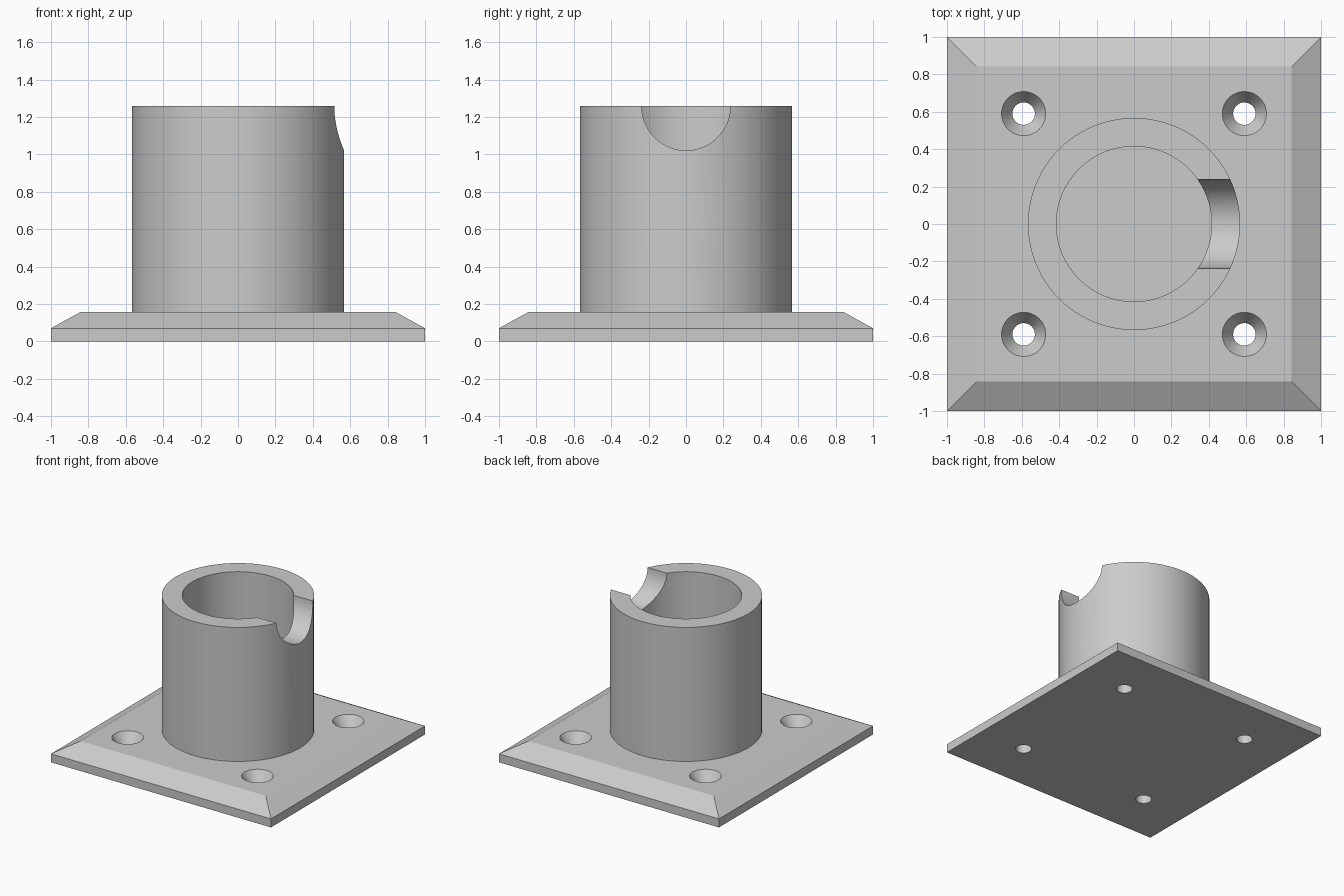
import bpy, bmesh
from math import pi, cos, sin, sqrt
from mathutils import Matrix

if "Cube" in bpy.data.objects:
    bpy.data.objects.remove(bpy.data.objects["Cube"])

PLATE_TOP, EDGE_TOP, TOP = 0.157, 0.07, 1.258
HOLE = 0.59

grey = bpy.data.materials.new("light grey")
grey.use_nodes = True
grey.diffuse_color = (0.6, 0.6, 0.6, 1)
grey.node_tree.nodes["Principled BSDF"].inputs["Base Color"].default_value = (0.6, 0.6, 0.6, 1)


def turned(name, profile, sides=96, start=0.0, matrix=Matrix()):
    """Closed solid turned about z from (radius, height) pairs."""
    bm = bmesh.new()
    rings = [[bm.verts.new((r * cos(start + 2 * pi * i / sides),
                            r * sin(start + 2 * pi * i / sides), z))
              for i in range(sides)] for r, z in profile]
    for low, high in zip(rings, rings[1:]):
        for i in range(sides):
            j = (i + 1) % sides
            bm.faces.new((low[i], low[j], high[j], high[i]))
    bm.faces.new(rings[0][::-1])
    bm.faces.new(rings[-1])
    bm.transform(matrix)
    mesh = bpy.data.meshes.new(name)
    bm.to_mesh(mesh)
    bm.free()
    mesh.materials.append(grey)
    obj = bpy.data.objects.new(name, mesh)
    bpy.context.collection.objects.link(obj)
    return obj


def activate(obj):
    bpy.ops.object.select_all(action='DESELECT')
    obj.select_set(True)
    bpy.context.view_layer.objects.active = obj


def cut(obj, cutter):
    """Subtract the cutter and remove it."""
    activate(obj)
    mod = obj.modifiers.new("cut", 'BOOLEAN')
    mod.operation, mod.solver, mod.object = 'DIFFERENCE', 'EXACT', cutter
    bpy.ops.object.modifier_apply(modifier=mod.name)
    bpy.data.objects.remove(cutter)


# Square mounting plate with a bevelled upper edge
corner = sqrt(2)
plate = turned("mounting_plate",
               [(corner, 0), (corner, EDGE_TOP), (0.842 * corner, PLATE_TOP)],
               sides=4, start=pi / 4)

# Four countersunk screw holes
for x in (-HOLE, HOLE):
    for y in (-HOLE, HOLE):
        cut(plate, turned("screw_hole_cutter",
                          [(0.06, -0.1), (0.06, EDGE_TOP), (0.118, PLATE_TOP), (0.118, 0.3)],
                          sides=48, matrix=Matrix.Translation((x, y, 0))))

# Round socket, open at the top down to the plate
socket = turned("socket_tube", [(0.567, PLATE_TOP), (0.567, TOP)])
cut(socket, turned("bore_cutter", [(0.415, 0), (0.415, 1.5)]))

# Half-round notch through the wall on the +x side
cut(socket, turned("notch_cutter", [(0.237, 0), (0.237, 1)],
                   matrix=Matrix.Translation((0, 0, TOP)) @ Matrix.Rotation(pi / 2, 4, 'Y')))

for part in (plate, socket):
    activate(part)
    bpy.ops.object.shade_smooth_by_angle(angle=pi / 7)
